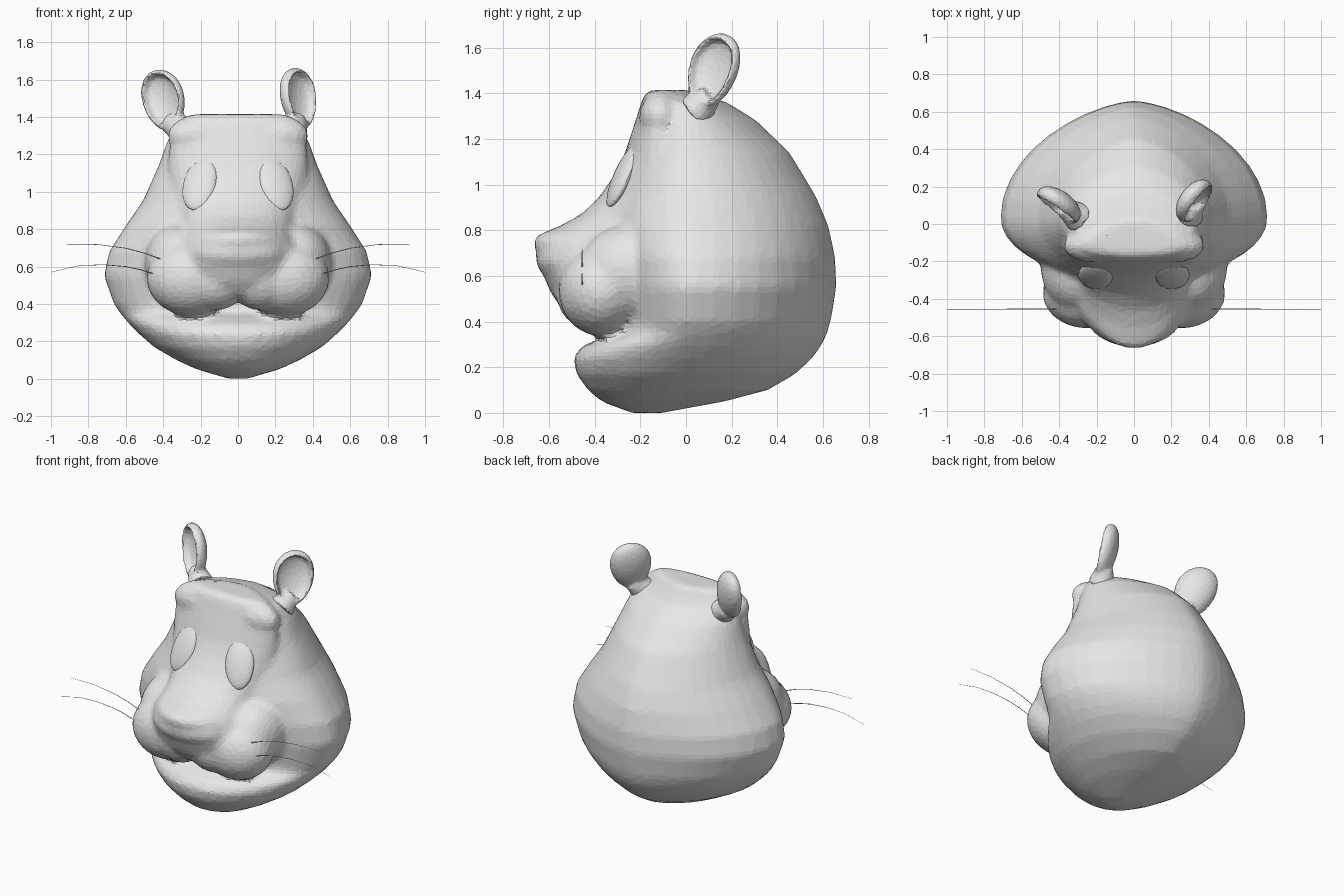
import bpy, bmesh, math
from mathutils import Vector, Matrix

cube = bpy.data.objects.get("Cube")
if cube:
    bpy.data.objects.remove(cube, do_unlink=True)

grey = bpy.data.materials.new("plain_grey")
grey.use_nodes = True
colour = (0.8, 0.8, 0.8, 1)
grey.diffuse_color = colour
grey.node_tree.nodes["Principled BSDF"].inputs["Base Color"].default_value = colour


def add_object(name, data):
    obj = bpy.data.objects.new(name, data)
    bpy.context.scene.collection.objects.link(obj)
    data.materials.append(grey)
    return obj


def finish(name, bm):
    bmesh.ops.recalc_face_normals(bm, faces=bm.faces)
    mesh = bpy.data.meshes.new(name)
    bm.to_mesh(mesh)
    bm.free()
    return add_object(name, mesh)


def fuse(obj, voxel, rounds, ratio):
    """Melt overlapping volumes into one faceted skin."""
    remesh = obj.modifiers.new("fuse", 'REMESH')
    remesh.mode = 'VOXEL'
    remesh.voxel_size = voxel
    smooth = obj.modifiers.new("soften", 'SMOOTH')
    smooth.factor = .5
    smooth.iterations = rounds
    decimate = obj.modifiers.new("facets", 'DECIMATE')
    decimate.ratio = ratio


def loft(bm, rings, sides=40):
    """Stack egg-shaped outlines: height, half width, front, middle, back."""
    previous = None
    for z, width, front, middle, back in rings:
        ring = []
        for i in range(sides):
            a = math.tau * i / sides
            c, s = math.cos(a), math.sin(a)
            depth = back - middle if s > 0 else middle - front
            # The back half narrows towards a blunt point
            x = math.copysign(abs(c) ** 1.3, c) if s > 0 else c
            ring.append(bm.verts.new((width * x, middle + depth * s, z)))
        if previous:
            for i in range(sides):
                j = (i + 1) % sides
                bm.faces.new((previous[i], previous[j], ring[j], ring[i]))
        else:
            bm.faces.new(ring[::-1])
        previous = ring
    bm.faces.new(previous)


def frame(centre, u, n, v):
    """Matrix whose columns are the three half axes and the centre."""
    m = Matrix((u, n, v)).transposed().to_4x4()
    m.translation = centre
    return m


def ball(bm, matrix, u=24, v=14):
    return bmesh.ops.create_uvsphere(bm, u_segments=u, v_segments=v, radius=1, matrix=matrix)["verts"]


def ellipsoid(bm, centre, radii):
    ball(bm, Matrix.Translation(centre) @ Matrix.Diagonal((*radii, 1)))


# Head: skull with lower jaw, face with muzzle, nose, lips, cheeks and brows
skull = [
    (0.0, .05, -.24, -.18, -.1),
    (.05, .22, -.37, -.15, .17),
    (.1, .33, -.43, -.1, .36),
    (.17, .45, -.48, -.05, .48),
    (.24, .53, -.495, 0, .555),
    (.29, .58, -.46, .02, .59),
    (.325, .61, -.38, .02, .61),
    (.35, .63, -.31, .03, .62),
    (.4, .665, -.29, .03, .635),
    (.55, .718, -.3, .03, .66),
    (.68, .69, -.32, .03, .655),
    (.82, .6, -.34, .03, .625),
    (.95, .51, -.31, .03, .57),
    (1.14, .425, -.25, .02, .455),
    (1.28, .375, -.2, 0, .31),
    (1.36, .325, -.17, -.02, .18),
    (1.39, .24, -.15, -.04, .08),
    (1.405, .1, -.13, -.06, 0),
]
face = [
    (.44, .3, -.53), (.52, .43, -.59), (.6, .45, -.625), (.68, .41, -.65),
    (.75, .35, -.67), (.78, .32, -.65), (.82, .32, -.55), (.87, .33, -.46),
    (.94, .35, -.385), (1.04, .37, -.315), (1.13, .375, -.27),
    (1.3, .365, -.215), (1.38, .33, -.19), (1.415, .25, -.165),
]
bm = bmesh.new()
loft(bm, skull)
loft(bm, [(z, w, front, -.12, .02) for z, w, front in face])
ellipsoid(bm, (0, -.49, .67), (.26, .17, .1))
for side in (-1, 1):
    ellipsoid(bm, (side * .25, -.37, .535), (.24, .19, .2))
    ellipsoid(bm, (side * .12, -.42, .53), (.17, .15, .165))
    ellipsoid(bm, (side * .31, -.23, .62), (.19, .24, .21))
    ellipsoid(bm, (side * .22, -.115, 1.3), (.16, .09, .1))
fuse(finish("head", bm), .02, 7, .16)

# Eyes: shallow tilted ovals
for name, side in (("left_eye", 1), ("right_eye", -1)):
    bm = bmesh.new()
    u = Vector((side * .08, .038, .03))
    v = Vector((side * -.045, .055, .135))
    n = u.cross(v).normalized() * .035
    ball(bm, frame((side * .205, -.275, 1.04), u, n, v))
    finish(name, bm)


# Ears: cupped ovals melted onto a short stalk
def ear(name, centre, facing, lean, root):
    bm = bmesh.new()
    n = Vector(facing).normalized()
    u = Vector((0, 0, 1)).cross(n)
    verts = ball(bm, Matrix.Rotation(math.pi / 2, 4, 'X'), 24, 18)
    for vert in verts:
        x, y, z = vert.co
        if math.hypot(x, z) < .8 and y > 0:
            y = .55 - y
        vert.co = (x * (1 + .12 * z), y, z)
    bmesh.ops.transform(bm, verts=verts,
                        matrix=frame(centre, u * .13, n * .075, Vector(lean) * .165))
    axis = Vector(centre) - Vector(lean) * .11 - n * .02 - Vector(root)
    turn = axis.to_track_quat('Z', 'Y').to_matrix().to_4x4()
    bmesh.ops.create_cone(bm, cap_ends=True, segments=16, radius1=.085, radius2=.05,
                          depth=axis.length,
                          matrix=Matrix.Translation(Vector(root) + axis / 2) @ turn)
    fuse(finish(name, bm), .011, 8, .2)


ear("left_ear", (.325, .12, 1.5), (.78, -.62, 0), (-.12, .2, 1), (.29, .04, 1.32))
ear("right_ear", (-.4, .1, 1.49), (-.55, -.83, 0), (-.12, .2, 1), (-.29, .03, 1.32))

# Whiskers: two fine tapering hairs on each cheek
hairs = {
    "upper": [(.4, .635), (.5, .672), (.6, .698), (.75, .718), (.915, .717)],
    "lower": [(.43, .555), (.52, .583), (.6, .6), (.72, .61), (.85, .605), (1, .57)],
}
for side, label in ((1, "left"), (-1, "right")):
    for height, points in hairs.items():
        curve = bpy.data.curves.new(f"{label}_{height}_whisker", 'CURVE')
        curve.dimensions = '3D'
        curve.bevel_depth = .003
        curve.bevel_resolution = 0
        curve.use_fill_caps = True
        spline = curve.splines.new('POLY')
        spline.points.add(len(points) - 1)
        for i, (x, z) in enumerate(points):
            spline.points[i].co = (side * x, -.455, z, 1)
            spline.points[i].radius = 1 - .7 * i / (len(points) - 1)
        add_object(curve.name, curve)
